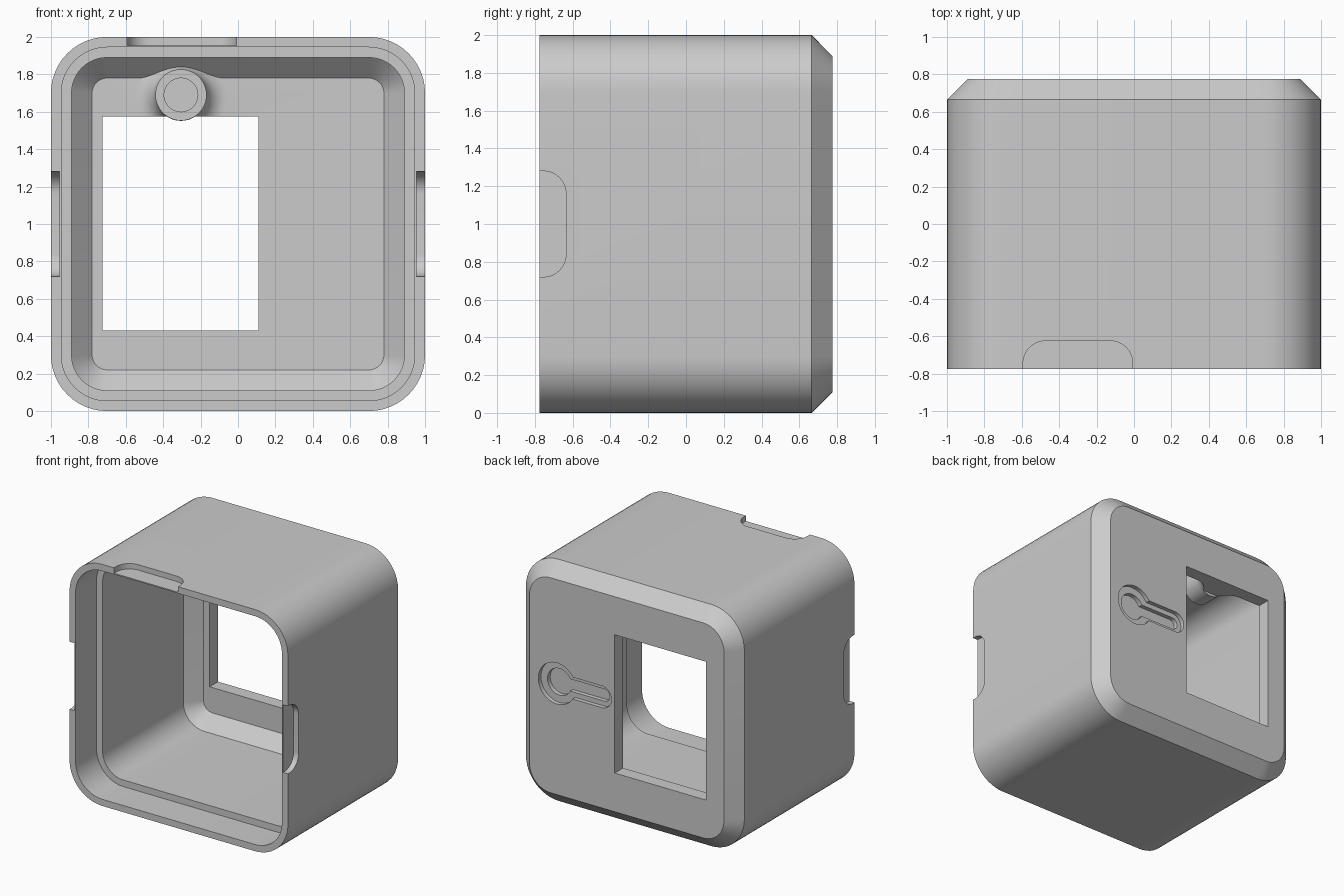
import bpy, bmesh
from math import sin, cos, pi
from mathutils import Vector

old = bpy.data.objects.get("Cube")
if old:
    bpy.data.objects.remove(old, do_unlink=True)

grey = bpy.data.materials.new("plain grey")
grey.use_nodes = True
grey.diffuse_color = (0.6, 0.6, 0.6, 1)
grey.node_tree.nodes["Principled BSDF"].inputs["Base Color"].default_value = (0.6, 0.6, 0.6, 1)


def rounded(cu, cv, hu, hv, r, n=12):
    """Outline of a rounded rectangle; a circle when r equals both half sizes."""
    pts = []
    for q, (su, sv) in enumerate([(1, 1), (-1, 1), (-1, -1), (1, -1)]):
        for i in range(n + 1 if r else 1):
            a = (q + i / n) * pi / 2
            p = Vector((cu + su * (hu - r) + r * cos(a), cv + sv * (hv - r) + r * sin(a)))
            if not pts or min((p - pts[-1]).length, (p - pts[0]).length) > 1e-5:
                pts.append(p)
    return pts


def loft(name, sections, axis="y"):
    """Solid skinned through (level, outline) sections stacked along an axis."""
    place = {"x": lambda p, l: (l, p.x, p.y),
             "y": lambda p, l: (p.x, l, p.y),
             "z": lambda p, l: (p.x, p.y, l)}[axis]
    bm = bmesh.new()
    rings = [[bm.verts.new(place(p, level)) for p in outline] for level, outline in sections]
    for a, b in zip(rings, rings[1:]):
        for i in range(len(a)):
            j = (i + 1) % len(a)
            bm.faces.new((a[i], a[j], b[j], b[i]))
    bm.faces.new(rings[0])
    bm.faces.new(rings[-1])
    bmesh.ops.recalc_face_normals(bm, faces=bm.faces)
    mesh = bpy.data.meshes.new(name)
    bm.to_mesh(mesh)
    bm.free()
    mesh.materials.append(grey)
    ob = bpy.data.objects.new(name, mesh)
    bpy.context.collection.objects.link(ob)
    return ob


def combine(tool, operation="DIFFERENCE"):
    """Apply a boolean to the housing and discard the tool."""
    mod = housing.modifiers.new(tool.name, "BOOLEAN")
    mod.object, mod.operation, mod.solver = tool, operation, "EXACT"
    bpy.context.view_layer.objects.active = housing
    bpy.ops.object.modifier_apply(modifier=mod.name)
    bpy.data.objects.remove(tool, do_unlink=True)


def square(half):
    return rounded(0, 1, half, half, half - 0.7)


def disc(x, z, r):
    return rounded(x, z, r, r, r)


# Housing: chamfered outside, stepped lip and chamfered pocket inside
FRONT, BACK = -0.775, 0.775
housing = loft("housing", [(y, square(h)) for y, h in [
    (BACK, 0.89), (0.665, 1), (FRONT, 1), (FRONT, 0.945),
    (-0.5, 0.945), (-0.5, 0.89), (0.555, 0.89), (0.665, 0.78)]])

# Screw boss with a filleted foot, on the inside of the back wall
bx, bz, br, fillet = -0.305, 1.69, 0.137, 0.11
profile = [(0.40, br)]
for i in range(9):
    a = i / 8 * pi / 2
    profile.append((0.555 + fillet * sin(a), br + fillet * (1 - cos(a))))
profile.append((0.70, br + fillet))
combine(loft("boss", [(y, disc(bx, bz, r)) for y, r in profile]), "UNION")
combine(loft("boss_hole", [(y, disc(bx, bz, 0.09)) for y in (0.3, 0.6)]))

# Rectangular window through the back wall
window = rounded(-0.3075, 1.0025, 0.4175, 0.5725, 0)
combine(loft("window", [(y, window) for y in (0.57, 0.9)]))

# Keyhole recess on the back, in two steps
for depth, radius, half_slot, tip in [(0.035, 0.17, 0.09, 0.14), (0.07, 0.11, 0.05, 0.18)]:
    levels = (BACK - depth, 0.9)
    combine(loft("keyhole_round", [(y, disc(0.64, 1.03, radius)) for y in levels]))
    slot = rounded((0.64 + tip) / 2, 1.03, (0.64 - tip) / 2, half_slot, half_slot * 0.999)
    combine(loft("keyhole_slot", [(y, slot) for y in levels]))

# Shallow rounded notches at the front edge: both sides and the top
side = rounded(-0.83, 1, 0.195, 0.28, 0.12)
for s in (1, -1):
    combine(loft("side_notch", [(s * l, side) for l in (0.955, 1.1)], "x"))
top = rounded(-0.3, -0.83, 0.293, 0.205, 0.12)
combine(loft("top_notch", [(l, top) for l in (1.955, 2.1)], "z"))

# Smooth curved walls, crisp edges
bpy.ops.object.select_all(action="DESELECT")
housing.select_set(True)
bpy.context.view_layer.objects.active = housing
bpy.ops.object.shade_smooth_by_angle(angle=pi / 6)
